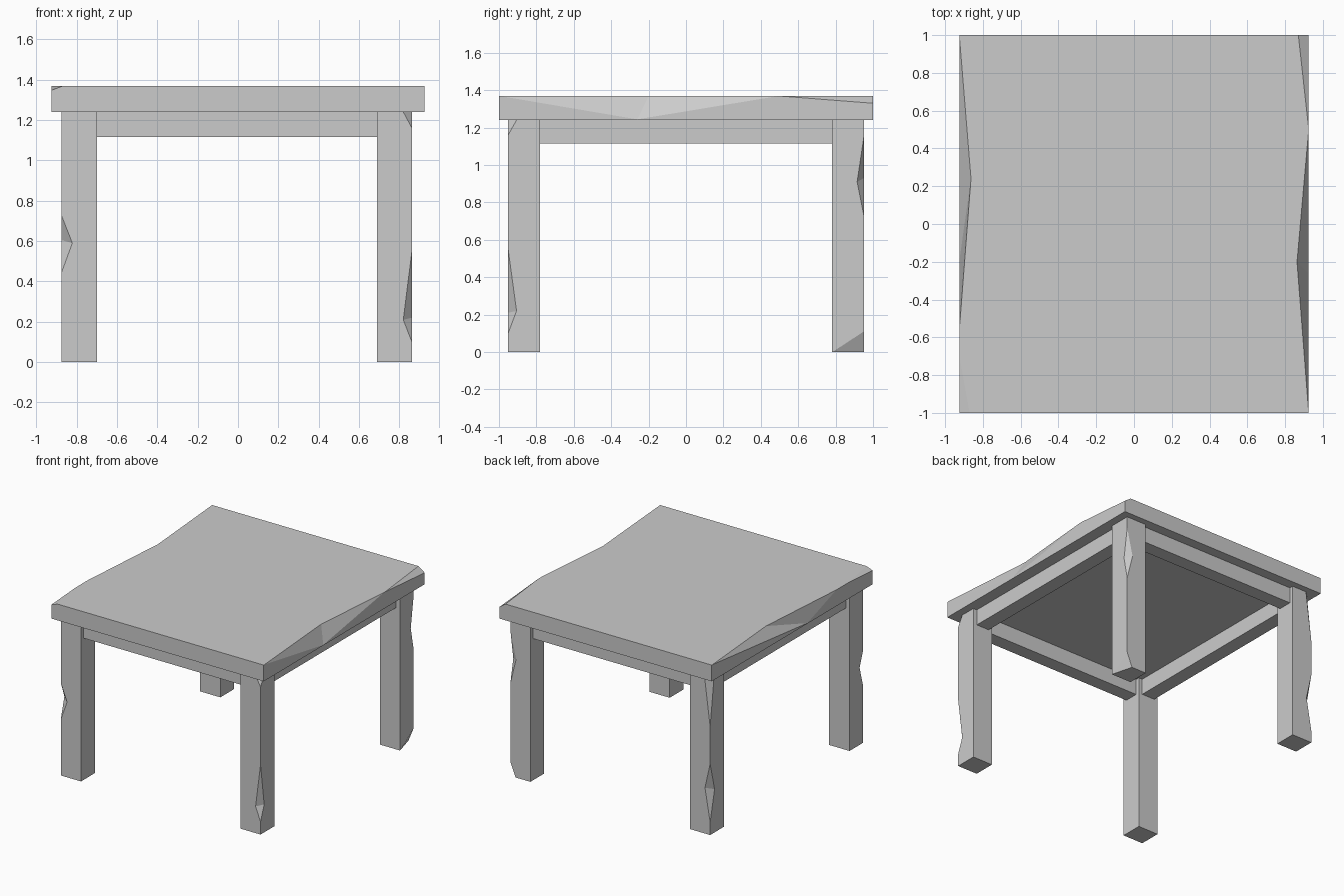
import bpy, bmesh
from mathutils import Vector

if "Cube" in bpy.data.objects:
    bpy.data.objects.remove(bpy.data.objects["Cube"])


def new_object(name, bm):
    mesh = bpy.data.meshes.new(name)
    bmesh.ops.recalc_face_normals(bm, faces=bm.faces)
    bm.to_mesh(mesh)
    bm.free()
    obj = bpy.data.objects.new(name, mesh)
    bpy.context.collection.objects.link(obj)
    return obj


def box(name, x0, x1, y0, y1, z0, z1):
    bm = bmesh.new()
    bmesh.ops.create_cube(bm, size=1)
    for v in bm.verts:
        v.co = ((x0 + x1) / 2 + v.co.x * (x1 - x0),
                (y0 + y1) / 2 + v.co.y * (y1 - y0),
                (z0 + z1) / 2 + v.co.z * (z1 - z0))
    return new_object(name, bm)


def chip(obj, outer, hinge):
    """Cut away the tetrahedron outer + hinge. Scaling it about the hinge
    centre keeps the cut planes but pushes its other faces clear of the wood."""
    hinge = [Vector(p) for p in hinge]
    centre = sum(hinge, Vector()) / len(hinge)
    bm = bmesh.new()
    for p in [Vector(p) for p in outer] + hinge:
        bm.verts.new(centre + (p - centre) * 1.5)
    for tri in ((0, 1, 2), (0, 1, 3), (0, 2, 3), (1, 2, 3)):
        bm.verts.ensure_lookup_table()
        bm.faces.new([bm.verts[i] for i in tri])
    cutter = new_object("chip_cutter", bm)
    cutter.hide_render = True
    mod = obj.modifiers.new("chip", 'BOOLEAN')
    mod.operation = 'DIFFERENCE'
    mod.solver = 'EXACT'
    mod.object = cutter
    bpy.context.view_layer.objects.active = obj
    bpy.ops.object.modifier_apply(modifier=mod.name)
    bpy.data.objects.remove(cutter)


X, Y, BOTTOM, TOP = 0.924, 1.0, 1.24, 1.368

# Table top with long chipped side edges and two nicked corners
top = box("table_top", -X, X, -Y, Y, BOTTOM, TOP)
for s, dy_mid, low_y, end0, end1 in ((1, -0.2, -0.26, -0.99, 0.49),
                                     (-1, 0.24, -0.19, 0.99, -0.55)):
    chip(top, [(s * X, end0, TOP), (s * X, end1, TOP)],
         [(s * 0.863, dy_mid, TOP), (s * X, low_y, BOTTOM + 0.004)])
for s, y_end, drop in ((1, 0.51, 0.038), (-1, -0.7, 0.02)):
    chip(top, [(s * X, s * Y, TOP)],
         [(s * 0.87, s * Y, TOP), (s * X, y_end, TOP), (s * X, s * Y, TOP - drop)])

# Legs: edge chips are (z low, z high, z on x face, z on y face, depth x, depth y)
# corner chips are (end z, z reached along the edge, depth x, depth y)
legs = {
    "front_left_leg": (-1, -1, [(0.44, 0.73, 0.59, 0.605, 0.055, 0.045)], []),
    "front_right_leg": (1, -1, [(0.10, 0.55, 0.21, 0.22, 0.043, 0.045)],
                        [(BOTTOM, 1.16, 0.043, 0.045)]),
    "back_left_leg": (-1, 1, [(0.10, 0.56, 0.36, 0.34, 0.045, 0.055)],
                      [(BOTTOM, 0.85, 0.05, 0.05)]),
    "back_right_leg": (1, 1, [(0.73, 1.15, 0.93, 0.91, 0.05, 0.036)],
                       [(0.0, 0.11, 0.045, 0.168)]),
}
for name, (sx, sy, edges, corners) in legs.items():
    ox, ix = (0.862, 0.688) if sx > 0 else (-0.876, -0.70)
    oy, iy = sy * 0.951, sy * 0.78
    leg = box(name, min(ox, ix), max(ox, ix), min(oy, iy), max(oy, iy), 0, BOTTOM)
    for z0, z1, zp, zq, dx, dy in edges:
        chip(leg, [(ox, oy, z0), (ox, oy, z1)],
             [(ox - sx * dx, oy, zp), (ox, oy - sy * dy, zq)])
    for zc, ze, dx, dy in corners:
        chip(leg, [(ox, oy, zc)],
             [(ox - sx * dx, oy, zc), (ox, oy - sy * dy, zc), (ox, oy, ze)])

# Aprons between the legs
for side, s in (("front", -1), ("back", 1)):
    a, b = sorted((s * 0.81, s * 0.92))
    box(side + "_apron", -0.70, 0.688, a, b, 1.115, BOTTOM)
box("left_apron", -0.845, -0.732, -0.78, 0.78, 1.115, BOTTOM)
box("right_apron", 0.718, 0.83, -0.78, 0.78, 1.115, BOTTOM)
